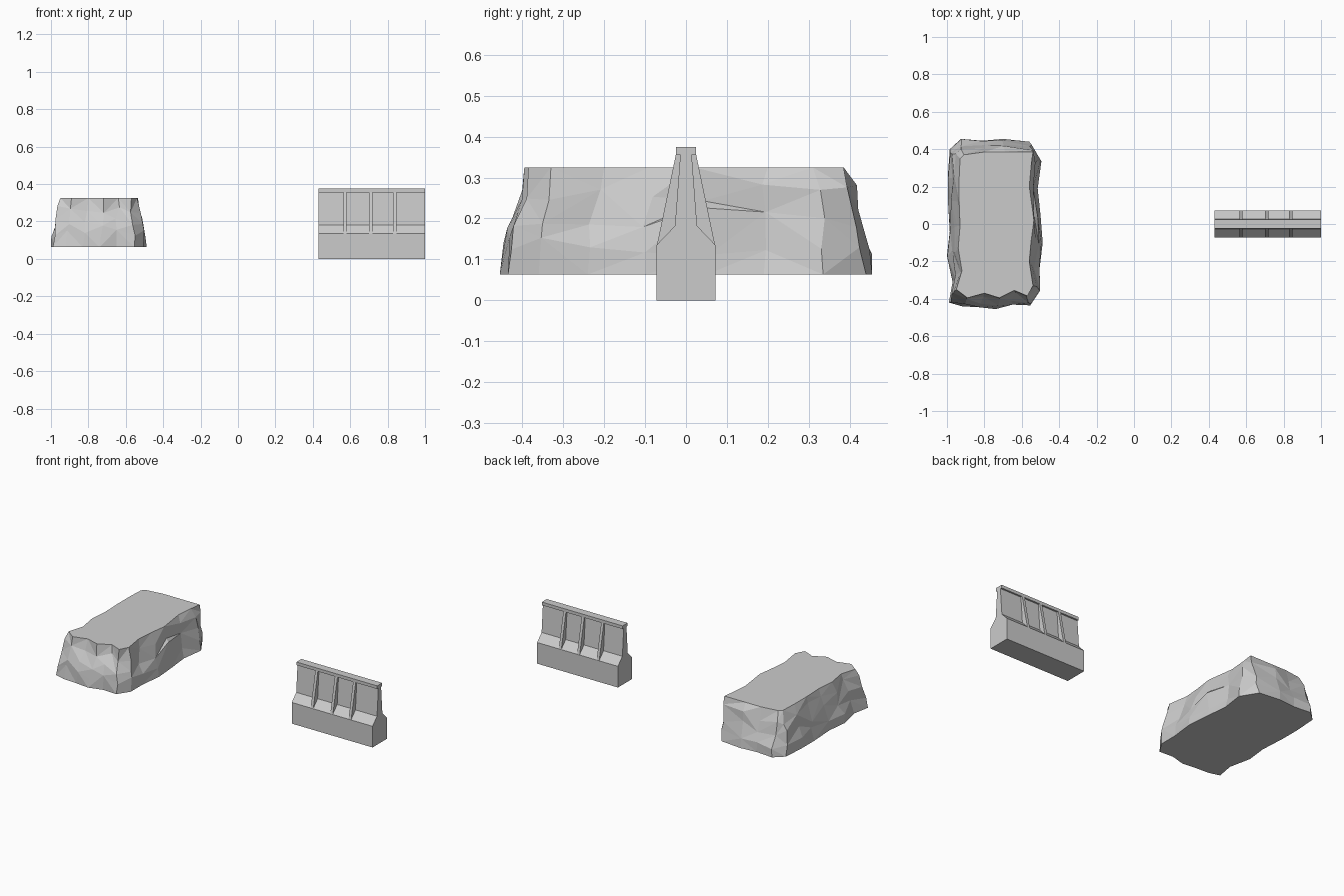
import bpy, bmesh, random
from mathutils import Vector

if "Cube" in bpy.data.objects:
    bpy.data.objects.remove(bpy.data.objects["Cube"])

random.seed(4)


def finish(name, bm):
    bmesh.ops.recalc_face_normals(bm, faces=bm.faces[:])
    mesh = bpy.data.meshes.new(name)
    bm.to_mesh(mesh)
    bm.free()
    obj = bpy.data.objects.new(name, mesh)
    bpy.context.collection.objects.link(obj)
    return obj


def extrude_profile(name, half, x0, x1):
    """Mirror a (y, z) half profile and extrude it along x."""
    pts = half + [(-y, z) for y, z in reversed(half)]
    bm = bmesh.new()
    face = bm.faces.new([bm.verts.new((x0, y, z)) for y, z in pts])
    ext = bmesh.ops.extrude_face_region(bm, geom=[face])
    moved = [v for v in ext["geom"] if isinstance(v, bmesh.types.BMVert)]
    bmesh.ops.translate(bm, verts=moved, vec=(x1 - x0, 0, 0))
    return finish(name, bm)


# Barrier body: wide foot, recessed wall and cap rail
extrude_profile("barrier_body",
                [(0.072, 0), (0.072, 0.135), (0.027, 0.182), (0.014, 0.355),
                 (0.025, 0.355), (0.025, 0.375)], 0.43, 1.0)

# Barrier ribs: thin buttresses reaching from foot to cap
for i, x in enumerate((0.572, 0.71, 0.839)):
    extrude_profile(f"barrier_rib_{i + 1}", [(0.071, 0.135), (0.025, 0.355)],
                    x - 0.009, x + 0.009)

# Rock: foot outline and matching top outline, counter-clockwise
foot = [(-0.985, 0.40), (-0.995, 0.26), (-0.995, 0.13), (-0.985, -0.04),
        (-1.0, -0.17), (-0.97, -0.31), (-0.99, -0.42), (-0.92, -0.44),
        (-0.83, -0.445), (-0.74, -0.455), (-0.65, -0.43), (-0.555, -0.435),
        (-0.505, -0.36), (-0.505, -0.24), (-0.488, -0.10), (-0.50, 0.05),
        (-0.515, 0.19), (-0.495, 0.335), (-0.56, 0.44), (-0.70, 0.455),
        (-0.81, 0.445), (-0.925, 0.455)]
top = [(-0.93, 0.35), (-0.935, 0.24), (-0.935, 0.12), (-0.93, -0.01),
       (-0.94, -0.13), (-0.92, -0.25), (-0.95, -0.35), (-0.89, -0.395),
       (-0.80, -0.37), (-0.72, -0.395), (-0.64, -0.355), (-0.57, -0.385),
       (-0.54, -0.33), (-0.56, -0.20), (-0.55, -0.09), (-0.535, 0.02),
       (-0.56, 0.20), (-0.55, 0.31), (-0.54, 0.385), (-0.69, 0.385),
       (-0.80, 0.385), (-0.91, 0.37)]

# Rock sides: stacked rings, bulging outward, with chipped facets
bm = bmesh.new()
rings = []
for t in (0, 0.27, 0.53, 0.78, 1):
    ring = []
    for a, b in zip(foot, top):
        p = Vector(a).lerp(Vector(b), t ** 1.5)
        z = 0.063 + 0.262 * t
        if 0 < t < 1:
            p += Vector((random.uniform(-0.01, 0.01), random.uniform(-0.014, 0.014)))
            z += random.uniform(-0.025, 0.025)
        ring.append(bm.verts.new((p.x, p.y, z)))
    rings.append(ring)
n = len(foot)
for lo, hi in zip(rings, rings[1:]):
    for i in range(n):
        j = (i + 1) % n
        a, b, c, d = lo[i], lo[j], hi[j], hi[i]
        tris = [(a, b, c), (a, c, d)] if random.random() < 0.5 else [(a, b, d), (b, c, d)]
        for tri in tris:
            bm.faces.new(tri)

# Rock caps: flat top and underside
bm.faces.new(rings[-1])
bm.faces.new(rings[0][::-1])
finish("rock", bm)
